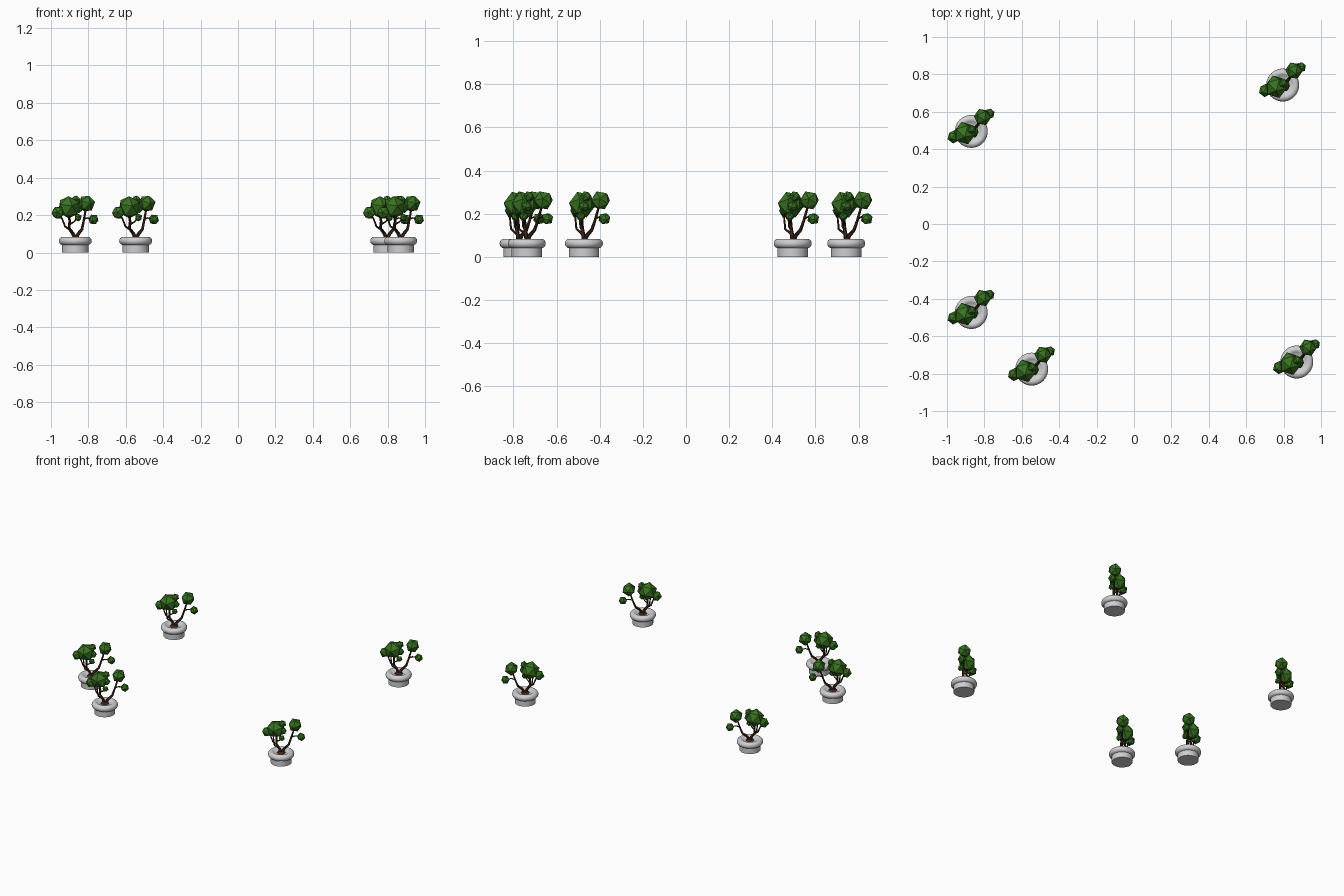
import bpy, bmesh, math
from mathutils import Vector, Euler

if "Cube" in bpy.data.objects:
    bpy.data.objects.remove(bpy.data.objects["Cube"])


def material(name, rgb):
    m = bpy.data.materials.new(name)
    m.diffuse_color = (*rgb, 1)
    m.use_nodes = True
    m.node_tree.nodes["Principled BSDF"].inputs["Base Color"].default_value = m.diffuse_color
    return m


STONE = material("pale_stone", (0.62, 0.62, 0.64))
BARK = material("dark_bark", (0.045, 0.02, 0.01))
LEAF = material("leaf_green", (0.04, 0.17, 0.016))


def finish(bm, name, mat, smooth=False):
    bmesh.ops.recalc_face_normals(bm, faces=bm.faces)
    me = bpy.data.meshes.new(name)
    bm.to_mesh(me)
    bm.free()
    me.materials.append(mat)
    for p in me.polygons:
        p.use_smooth = smooth
    if smooth:
        me.set_sharp_from_angle(angle=math.radians(40))
    return me


def lathe(name, profile, mat, steps=40):
    bm = bmesh.new()
    vs = [bm.verts.new((r, 0, z)) for r, z in profile]
    es = [bm.edges.new(p) for p in zip(vs, vs[1:])]
    bmesh.ops.spin(bm, geom=vs + es, axis=(0, 0, 1), cent=(0, 0, 0),
                   steps=steps, angle=math.tau)
    bmesh.ops.remove_doubles(bm, verts=bm.verts, dist=1e-5)
    return finish(bm, name, mat, True)


def tube(bm, points, r0, r1, sides=6):
    pts = [Vector(p) for p in points]
    rings = []
    for i, p in enumerate(pts):
        d = (pts[min(i + 1, len(pts) - 1)] - pts[max(i - 1, 0)]).normalized()
        u = d.cross(Vector((0.3, -1, 0.1))).normalized()
        v = d.cross(u)
        r = r0 + (r1 - r0) * i / (len(pts) - 1)
        rings.append([bm.verts.new(p + r * (u * math.cos(a) + v * math.sin(a)))
                      for a in (math.tau * k / sides for k in range(sides))])
    for a, b in zip(rings, rings[1:]):
        for k in range(sides):
            n = (k + 1) % sides
            bm.faces.new((a[k], a[n], b[n], b[k]))
    bm.faces.new(rings[0])
    bm.faces.new(rings[-1])


# Pot: straight foot under a fat rounded rim, shallow dip inside
rim = [(0.066 + 0.022 * math.cos(a), 0.062 + 0.022 * math.sin(a))
       for a in (math.radians(d) for d in range(-80, 131, 15))]
pot = lathe("pot", [(0, 0), (0.07, 0), (0.07, 0.042)] + rim
            + [(0.04, 0.071), (0, 0.071)], STONE)

# Soil mound around the trunk
soil = lathe("soil", [(0, 0.068), (0.03, 0.069), (0.022, 0.078), (0, 0.084)], BARK, 16)

# Trunk and branches
bm = bmesh.new()
branches = [
    ([(0, 0, 0.07), (-0.012, -0.003, 0.1), (-0.034, -0.008, 0.13),
      (-0.03, -0.01, 0.165), (-0.036, -0.01, 0.24)], 0.011, 0.006),
    ([(0, 0, 0.07), (0.016, 0.014, 0.1), (0.036, 0.036, 0.125),
      (0.044, 0.05, 0.165), (0.06, 0.074, 0.25)], 0.011, 0.005),
    ([(-0.03, -0.007, 0.122), (-0.055, -0.016, 0.14), (-0.07, -0.02, 0.18),
      (-0.092, -0.028, 0.21)], 0.006, 0.004),
    ([(0.047, 0.056, 0.178), (0.065, 0.07, 0.185), (0.098, 0.095, 0.178)], 0.005, 0.003),
    ([(-0.03, -0.009, 0.15), (-0.006, -0.012, 0.165), (0.015, -0.014, 0.187)], 0.005, 0.003),
    ([(-0.032, -0.01, 0.2), (-0.015, 0, 0.24), (0.005, 0.01, 0.275)], 0.005, 0.003),
    ([(-0.012, -0.003, 0.1), (-0.03, -0.035, 0.13), (-0.035, -0.042, 0.2)], 0.006, 0.004),
]
for path, r0, r1 in branches:
    tube(bm, path, r0, r1)
trunk = finish(bm, "trunk", BARK)

# Faceted leaf clumps: x, y, z, radius
clumps = [
    (-0.035, -0.009, 0.242, 0.063),
    (-0.093, -0.029, 0.213, 0.036),
    (0.06, 0.077, 0.262, 0.047),
    (0.097, 0.095, 0.177, 0.029),
    (0.003, 0.01, 0.28, 0.026),
    (0.015, -0.014, 0.187, 0.021),
    (0.015, 0.0, 0.235, 0.026),
]
bm = bmesh.new()
for i, (x, y, z, r) in enumerate(clumps):
    new = bmesh.ops.create_icosphere(bm, subdivisions=1, radius=r)["verts"]
    rot = Euler((0.35 + 0.5 * i, 0.25 * i, 0.7 * i)).to_matrix()
    for v in new:
        v.co = rot @ v.co + Vector((x, y, z))
leaves = finish(bm, "leaves", LEAF)

# Five identical potted trees
places = [(-0.87, 0.495), (-0.87, -0.473), (-0.547, -0.776), (0.87, -0.738), (0.795, 0.743)]
for n, (x, y) in enumerate(places, 1):
    for me in (pot, soil, trunk, leaves):
        ob = bpy.data.objects.new(f"{me.name}_{n}", me)
        ob.location = (x, y, 0)
        bpy.context.collection.objects.link(ob)
